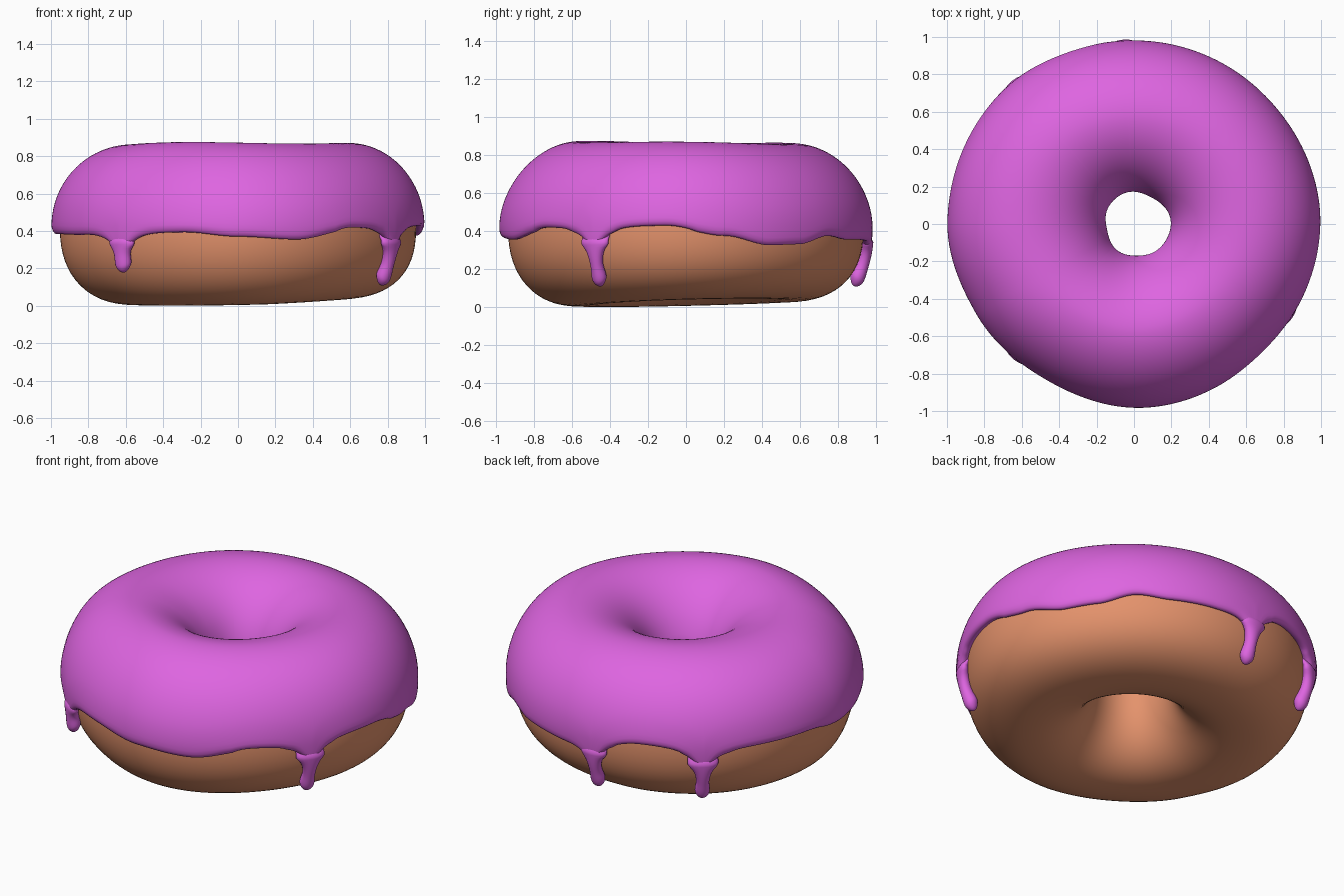
import bpy, bmesh
from math import sin, cos, pi, radians, degrees, asin, exp, copysign, sqrt

if "Cube" in bpy.data.objects:
    bpy.data.objects.remove(bpy.data.objects["Cube"])

ZC, B, ICE = 0.412, 0.412, 0.048


def interp(table, deg):
    """Smooth periodic interpolation of (angle, value) pairs."""
    deg %= 360
    pts = sorted(table)
    pts = [(pts[-1][0] - 360, pts[-1][1])] + pts + [(pts[0][0] + 360, pts[0][1])]
    for (a0, v0), (a1, v1) in zip(pts, pts[1:]):
        if a0 <= deg <= a1:
            t = (deg - a0) / (a1 - a0)
            return v0 + (v1 - v0) * t * t * (3 - 2 * t)


# Lumps of the outer radius, and height of the icing hem around the ring
LUMP = [(0, .002), (45, -.015), (90, -.015), (140, .005), (180, .002), (210, -.025),
        (238, -.04), (275, -.012), (315, -.025)]
HEM = [(12, .39), (27, .34), (38, .345), (51, .39), (62, .37), (78, .37), (110, .45),
       (145, .43), (167, .43), (185, .40), (205, .395), (218, .40), (252, .41),
       (270, .385), (289, .37), (311, .43), (354, .44)]
# Drips: angle, tip height
DRIPS = [(-30.4, .125), (-131.7, .20), (93, .125), (130.5, .13)]


def power(th, upper):
    """Roundness of the section: boxier below, softer above at front and back."""
    if not upper:
        return .90
    return 1.0 + .10 * max(0, -sin(th)) ** 2 + .06 * max(0, sin(th)) ** 2


def surface(th, ph, off=0.0):
    """Point on the lumpy ring; ph = 0 outside, 90 degrees on top."""
    e = power(th, sin(ph) > 0)
    c, s = (copysign(abs(v) ** e, v) for v in (cos(ph), sin(ph)))
    outer = .95 + interp(LUMP, degrees(th))
    inner = .205 + .018 * cos(th) + .006 * cos(3 * th)
    r = (outer + inner) / 2 + (outer - inner) / 2 * c + off * cos(ph)
    z = ZC + B * s + off * sin(ph)
    if s < 0:
        z += (.017 * (1 + cos(th - radians(50)))
              + .012 * max(0, cos(th - radians(15))) * (1 + c)) * s * s
    else:
        z += s * s * (.004 * cos(3 * th) - .006 * sin(th) - .006)
    return (r * cos(th), r * sin(th), z)


def phi_at(th, z):
    u = max(-1, min(1, (z - ZC) / B))
    return asin(copysign(abs(u) ** (1 / power(th, u > 0)), u))


def hem(deg):
    z = interp(HEM, deg)
    for a, _ in DRIPS:
        d = abs((deg - a + 180) % 360 - 180)
        z -= .15 * exp(-d / 4.0)
    return z


def loft(name, rings, mat, close_u=True, close_v=False, caps=False):
    bm = bmesh.new()
    vs = [[bm.verts.new(p) for p in ring] for ring in rings]
    n, m = len(vs), len(vs[0])
    for i in range(n if close_u else n - 1):
        for j in range(m if close_v else m - 1):
            a, b = vs[i], vs[(i + 1) % n]
            k = (j + 1) % m
            bm.faces.new((a[j], b[j], b[k], a[k]))
    if caps:
        bm.faces.new(vs[0])
        bm.faces.new(vs[-1])
    bmesh.ops.recalc_face_normals(bm, faces=bm.faces)
    me = bpy.data.meshes.new(name)
    bm.to_mesh(me)
    bm.free()
    ob = bpy.data.objects.new(name, me)
    bpy.context.collection.objects.link(ob)
    me.materials.append(mat)
    for p in me.polygons:
        p.use_smooth = True
    return ob


def material(name, col):
    m = bpy.data.materials.new(name)
    m.diffuse_color = col
    m.use_nodes = True
    m.node_tree.nodes["Principled BSDF"].inputs["Base Color"].default_value = m.diffuse_color
    return m


dough_mat = material("dough", (.78, .29, .15, 1))
icing_mat = material("icing", (.73, .13, .75, 1))

# Dough ring
loft("dough", [[surface(2 * pi * i / 128, 2 * pi * j / 64) for j in range(64)]
               for i in range(128)], dough_mat, close_v=True)

# Icing cap with rounded hem outside and inside the hole
LIP = [radians(a) for a in (-90, -70, -50, -30, -10, 15, 40, 65)]


def lip_off(a):
    return .022 + (.034 if a < 0 else .024) * sin(a)


cols = []
for i in range(480):
    th = 2 * pi * i / 480
    p0 = phi_at(th, hem(degrees(th))) + .06
    p1 = pi - phi_at(th, .49 + .02 * cos(2 * th + 1) + .01 * sin(5 * th)) - .06
    col = [surface(th, p0 - .09 * cos(a), lip_off(a)) for a in LIP]
    for j in range(49):
        t = j / 48
        ease = min(1, t * 10, (1 - t) * 10)
        col.append(surface(th, p0 + (p1 - p0) * t, .046 + (ICE - .046) * ease))
    col += [surface(th, p1 + .09 * cos(a), lip_off(a)) for a in reversed(LIP)]
    cols.append(col)
loft("icing", cols, icing_mat)

# Drips running down from under the hem, each ending in a bead
for k, (deg, tip) in enumerate(DRIPS):
    th0, top, rings = radians(deg), .42, []
    for i in range(33):
        z = top + (tip - top) * sin(pi / 2 * i / 32)
        d = z - tip
        bead = max(.05, sqrt(max(0, 1 - (1 - min(d, .04) / .04) ** 2)))
        bulge = exp(-((d - .04) / .04) ** 2)
        sink = min(1, (top - z) / .07)          # top end dives under the icing
        w = (.030 + .010 * bulge + .05 * exp(-max(0, top - .09 - z) / .04)) * bead
        h = (.034 + .006 * bulge) * bead
        off = -.035 + .055 * sink + .022 * exp(-d / .08)
        rings.append([surface(th0 + w * cos(a) / .92, phi_at(th0, z), off + h * sin(a))
                      for a in (2 * pi * j / 20 for j in range(20))])
    loft(f"icing_drip_{k + 1}", rings, icing_mat, close_u=False, close_v=True, caps=True)
